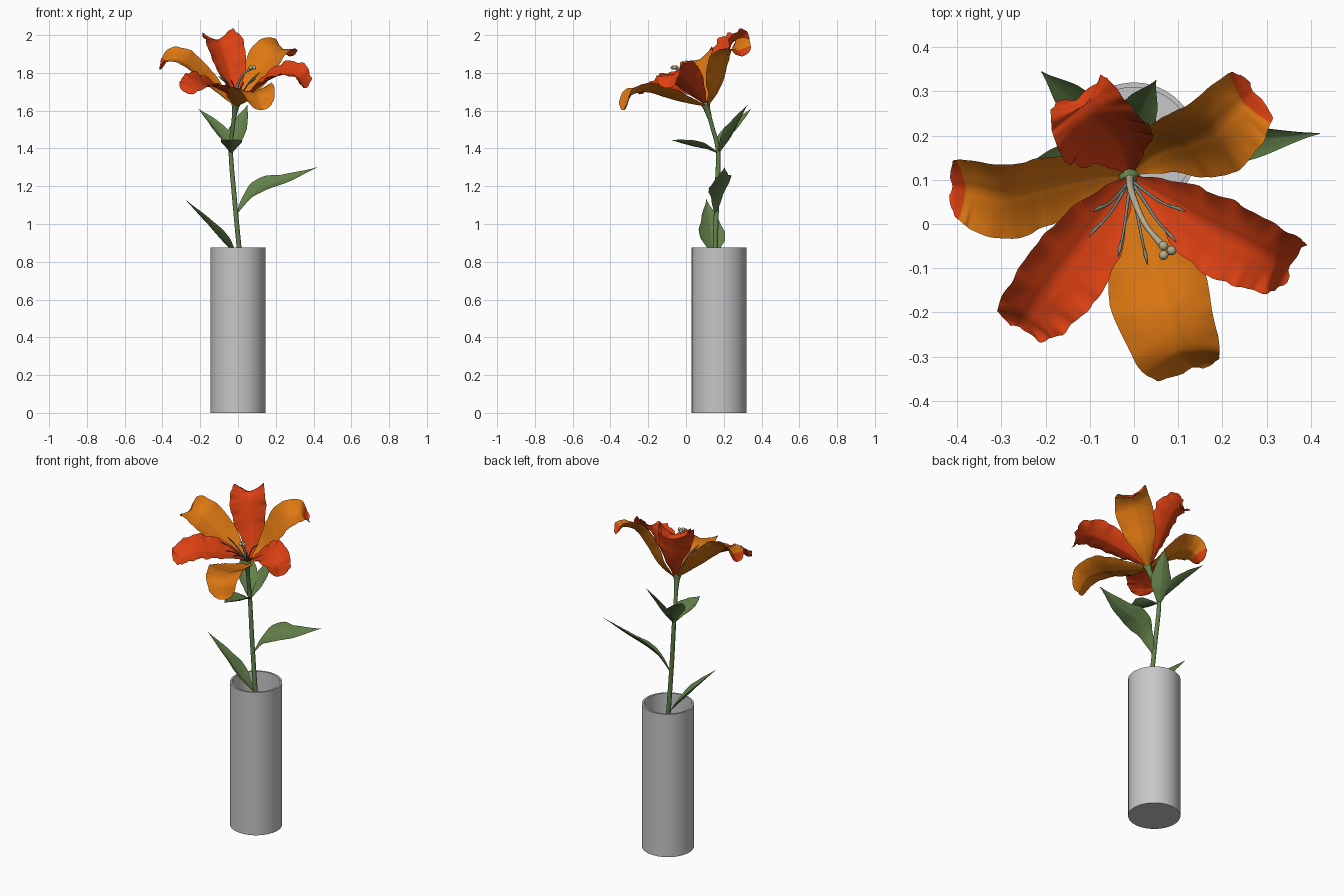
import bpy, bmesh, math
from mathutils import Vector as V

if "Cube" in bpy.data.objects:
    bpy.data.objects.remove(bpy.data.objects["Cube"])


def mat(name, r, g, b):
    m = bpy.data.materials.new(name)
    m.diffuse_color = (r, g, b, 1)
    m.use_nodes = True
    m.node_tree.nodes["Principled BSDF"].inputs["Base Color"].default_value = m.diffuse_color
    return m


RED = mat("red_orange", 0.72, 0.052, 0.006)
ORANGE = mat("orange", 0.72, 0.185, 0.006)
GREEN = mat("leaf_green", 0.125, 0.22, 0.07)
GREY = mat("vase_grey", 0.57, 0.57, 0.57)
PALE = mat("pale_style", 0.46, 0.42, 0.28)
TEAL = mat("grey_green", 0.19, 0.26, 0.22)
FLOWER_AXIS = V((0.05, -0.45, 0.9)).normalized()
UP = V((0, 0, 1))


def finish(name, bm, mats):
    me = bpy.data.meshes.new(name)
    bm.normal_update()
    bm.to_mesh(me)
    bm.free()
    for m in mats:
        me.materials.append(m)
    ob = bpy.data.objects.new(name, me)
    bpy.context.collection.objects.link(ob)
    me.shade_smooth()
    return ob


def spline(pts, u):
    """Catmull-Rom point on a path, u from 0 to 1."""
    p = [V(q) for q in pts]
    p = [p[0] * 2 - p[1]] + p + [p[-1] * 2 - p[-2]]
    n = len(pts) - 1
    i = min(int(u * n), n - 1)
    t = u * n - i
    a, b, c, d = p[i:i + 4]
    return 0.5 * (2 * b + (c - a) * t + (2 * a - 5 * b + 4 * c - d) * t * t
                  + (3 * b - a - 3 * c + d) * t ** 3)


def lerp(table, u):
    for (u0, a), (u1, b) in zip(table, table[1:]):
        if u <= u1:
            t = (u - u0) / (u1 - u0)
            t = t * t * (3 - 2 * t) * 0.5 + t * 0.5
            return a + (b - a) * t
    return table[-1][1]


PETAL = [(0, .12), (.15, .45), (.33, .85), (.52, 1), (.75, .86), (.9, .66), (.97, .45), (1, .2)]
LEAF = [(0, .1), (.2, .5), (.4, .95), (.55, 1), (.75, .66), (1, .02)]


def blade(name, pts, hw, shape, axis, mats, cup=0.3, ripple=0.0, tip=2.0, phase=0.0):
    """Petal or leaf: cupped sheet swept along a spine."""
    nu, nv = 56, 12
    chord = V(pts[-1]) - V(pts[0])
    side0 = axis.cross(chord).normalized()
    bm = bmesh.new()
    rows = []
    for i in range(nu + 1):
        u = i / nu
        c = spline(pts, u)
        t = (spline(pts, min(u + .01, 1)) - spline(pts, max(u - .01, 0))).normalized()
        s = (side0 - t * side0.dot(t)).normalized()
        n = t.cross(s)
        w = hw * lerp(shape, u)
        row = []
        for j in range(nv + 1):
            v = 2 * j / nv - 1
            lift = cup * w * (v * v - .35)
            lift -= 0.06 * w * max(0, 1 - abs(v) * 5)
            wave = math.sin(38 * u + phase + 1.5 * v) + .5 * math.sin(71 * u + 2 * phase)
            lift += ripple * wave * abs(v) ** 3 * min(1, u * 2)
            row.append(bm.verts.new(c + s * w * v + n * lift))
        rows.append(row)
    for i in range(nu):
        for j in range(nv):
            f = bm.faces.new((rows[i][j], rows[i + 1][j], rows[i + 1][j + 1], rows[i][j + 1]))
            f.material_index = 1 if (i + .5) / nu > tip else 0
    return finish(name, bm, mats)


def tube(name, pts, radii, m, n=32, sides=10):
    bm = bmesh.new()
    rings = []
    for i in range(n + 1):
        u = i / n
        c = spline(pts, u)
        t = (spline(pts, min(u + .01, 1)) - spline(pts, max(u - .01, 0))).normalized()
        a = t.cross(V((.3, .9, .1))).normalized()
        b = t.cross(a)
        r = lerp(radii, u)
        rings.append([bm.verts.new(c + (a * math.cos(k) + b * math.sin(k)) * r)
                      for k in (2 * math.pi * q / sides for q in range(sides))])
    for r0, r1 in zip(rings, rings[1:]):
        for k in range(sides):
            q = (k + 1) % sides
            bm.faces.new((r0[k], r0[q], r1[q], r1[k]))
    bm.faces.new(rings[0][::-1])
    bm.faces.new(rings[-1])
    bmesh.ops.recalc_face_normals(bm, faces=bm.faces)
    return finish(name, bm, [m])


# Vase: open cylinder with a thin wall and inner floor
bm = bmesh.new()
profile = [(.145, 0), (.145, .875), (.134, .875), (.134, .02)]
N = 64
rings = [[bm.verts.new((r * math.cos(2 * math.pi * k / N), .175 + r * math.sin(2 * math.pi * k / N), z))
          for k in range(N)] for r, z in profile]
for a, b in zip(rings, rings[1:]):
    for k in range(N):
        q = (k + 1) % N
        bm.faces.new((a[k], a[q], b[q], b[k]))
bm.faces.new(rings[0][::-1])
bm.faces.new(rings[-1])
vase = finish("vase", bm, [GREY])
bpy.context.view_layer.objects.active = vase
vase.select_set(True)
bpy.ops.object.shade_smooth_by_angle(angle=math.radians(40))

# Stem, flaring under the flower
tube("stem", [(.07, .13, .03), (.04, .145, .5), (.005, .155, .88), (-.02, .163, 1.15), (-.038, .17, 1.38),
              (-.028, .14, 1.51), (-.01, .1, 1.645)],
     [(0, .014), (.5, .013), (.88, .011), (.95, .016), (1, .026)], GREEN, 48)

# Leaves
blade("leaf_right", [(-.01, .155, 1.05), (.06, .17, 1.15), (.14, .185, 1.205), (.25, .187, 1.235), (.42, .205, 1.30)],
      .07, LEAF, V((0, -.45, .9)), [GREEN], .25)
blade("leaf_left", [(.0, .155, .82), (-.06, .14, .9), (-.14, .13, .99), (-.28, .108, 1.13)],
      .073, LEAF, V((0, .1, 1)), [GREEN], .25)
blade("leaf_upper_left", [(-.04, .165, 1.38), (-.07, .2, 1.45), (-.13, .27, 1.53), (-.21, .345, 1.61)],
      .052, LEAF, UP, [GREEN], .35)
blade("leaf_upper_back", [(-.04, .17, 1.37), (-.015, .21, 1.44), (.015, .26, 1.53), (.05, .325, 1.63)],
      .056, LEAF, UP, [GREEN], .35)
blade("leaf_upper_front", [(-.035, .17, 1.375), (-.035, .1, 1.41), (-.035, .01, 1.43), (-.04, -.08, 1.445)],
      .058, LEAF, UP, [GREEN], .5)

# Petals: three red inner ones with rippled edges, three orange outer ones
blade("petal_back", [(-.01, .12, 1.64), (-.03, .17, 1.76), (-.055, .195, 1.87), (-.085, .225, 1.965),
                     (-.115, .27, 1.99), (-.13, .285, 1.96)],
      .105, PETAL, FLOWER_AXIS, [RED], .45, .006, phase=.5)
blade("petal_front_left", [(-.01, .1, 1.64), (-.06, .03, 1.70), (-.125, -.06, 1.74), (-.185, -.14, 1.755),
                           (-.235, -.205, 1.73), (-.26, -.235, 1.69)],
      .1, PETAL, FLOWER_AXIS, [RED], .3, .006, phase=2)
blade("petal_front_right", [(0, .1, 1.64), (.08, .05, 1.71), (.16, -.005, 1.775), (.25, -.05, 1.81),
                            (.325, -.085, 1.79), (.355, -.095, 1.72)],
      .097, PETAL, FLOWER_AXIS, [RED], .3, .006, phase=3.5)
blade("petal_right", [(0, .12, 1.63), (.06, .16, 1.71), (.12, .18, 1.82), (.18, .21, 1.915), (.24, .265, 1.94),
                      (.272, .3, 1.89)],
      .108, PETAL, FLOWER_AXIS, [ORANGE, RED], .3, .002, .87)
blade("petal_left", [(-.02, .11, 1.63), (-.1, .1, 1.705), (-.2, .08, 1.80), (-.29, .06, 1.87), (-.37, .075, 1.88),
                     (-.413, .085, 1.82)],
      .1, PETAL, FLOWER_AXIS, [ORANGE, RED], .3, .002, .87)
blade("petal_front", [(-.005, .1, 1.625), (.02, .01, 1.65), (.045, -.1, 1.685), (.07, -.2, 1.715),
                      (.105, -.295, 1.695), (.132, -.328, 1.605)],
      .115, PETAL, FLOWER_AXIS, [ORANGE], .3, .002)

# Style with three-lobed stigma
tube("style", [(-.01, .105, 1.64), (-.005, .07, 1.72), (.025, 0, 1.79), (.07, -.055, 1.825)],
     [(0, .009), (.8, .006), (1, .009)], PALE)
for k in range(3):
    bm = bmesh.new()
    bmesh.ops.create_uvsphere(bm, u_segments=12, v_segments=8, radius=.011)
    a = 2.1 * k
    bmesh.ops.translate(bm, vec=(.073 + .012 * math.cos(a), -.06 + .012 * math.sin(a), 1.828), verts=bm.verts)
    finish("stigma_lobe", bm, [PALE])

# Six stamens: filament plus slender anther
for x, y, z in [(-.09, .03, 1.79), (-.1, -.025, 1.78), (-.035, -.07, 1.76),
                (.03, -.088, 1.75), (.093, -.038, 1.77), (.113, .03, 1.80)]:
    base, end = V((-.008, .1, 1.64)), V((x, y, z))
    knee = base.lerp(end, .55) + FLOWER_AXIS * .025
    tube("filament", [base, knee, end], [(0, .004), (1, .0025)], TEAL, 14, 6)
    d = (end - knee).normalized()
    tube("anther", [end - d * .05, end - d * .02, end + d * .004],
         [(0, .002), (.5, .0045), (1, .0015)], TEAL, 10, 6)
